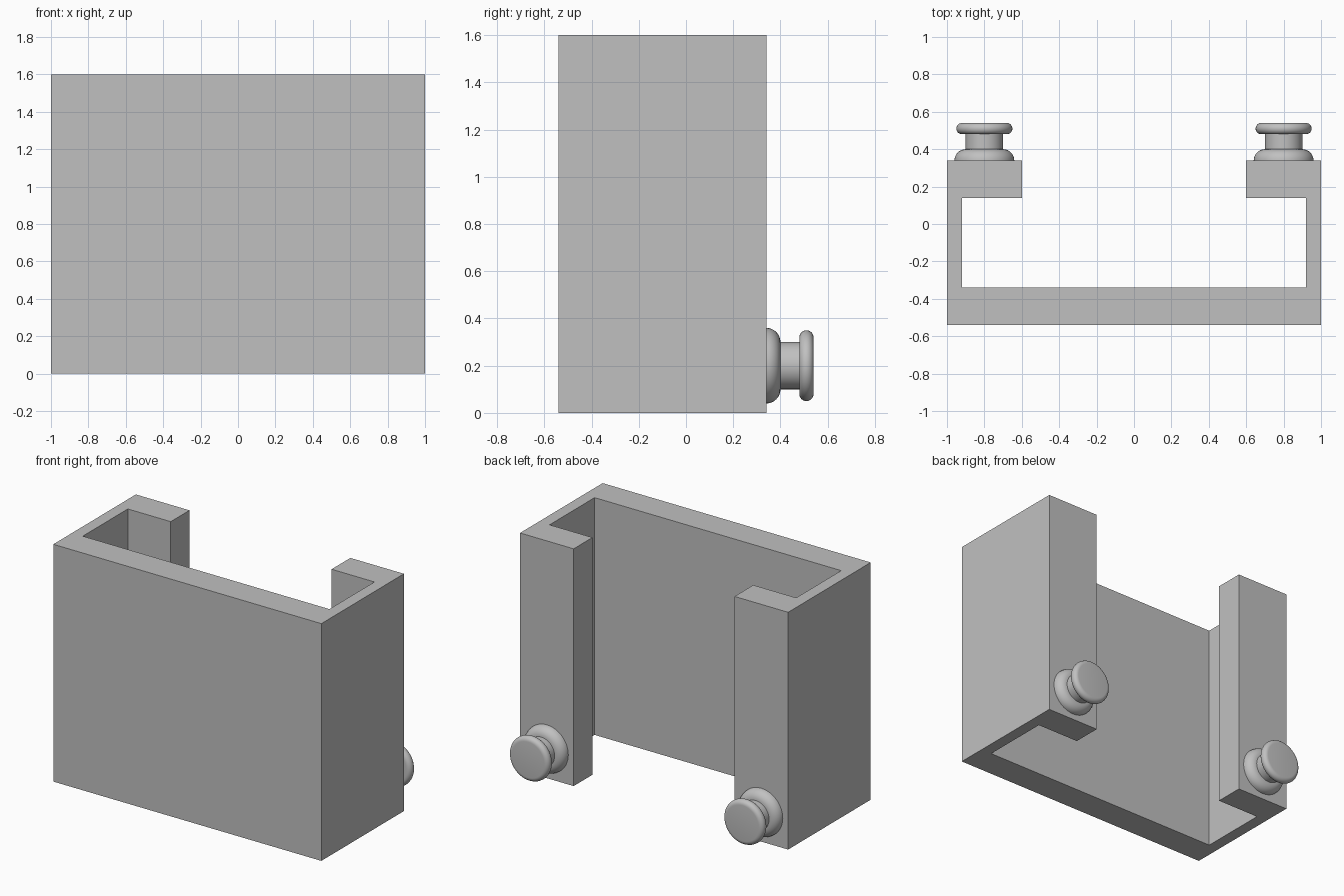
import bpy, bmesh
from math import sin, cos, pi
from mathutils import Vector, Matrix

cube = bpy.data.objects.get("Cube")
if cube:
    bpy.data.objects.remove(cube, do_unlink=True)

grey = bpy.data.materials.new("light grey")
grey.use_nodes = True
color = (0.53, 0.53, 0.53, 1)
grey.diffuse_color = color
grey.node_tree.nodes["Principled BSDF"].inputs["Base Color"].default_value = color

HEIGHT = 1.6
BACK = 0.34
FRONT = -0.54


def add_object(name, bm):
    bmesh.ops.recalc_face_normals(bm, faces=bm.faces)
    mesh = bpy.data.meshes.new(name)
    bm.to_mesh(mesh)
    bm.free()
    mesh.materials.append(grey)
    obj = bpy.data.objects.new(name, mesh)
    bpy.context.collection.objects.link(obj)
    return obj


# Channel bracket: half outline mirrored across x, extruded upward
half = [(1, FRONT), (1, BACK), (0.6, BACK), (0.6, 0.14), (0.92, 0.14), (0.92, -0.34)]
outline = half + [(-x, y) for x, y in reversed(half)]
bm = bmesh.new()
base = bm.faces.new([bm.verts.new((x, y, 0)) for x, y in outline])
grown = bmesh.ops.extrude_face_region(bm, geom=[base], use_keep_orig=True)
bmesh.ops.translate(bm, vec=(0, 0, HEIGHT),
                    verts=[g for g in grown["geom"] if isinstance(g, bmesh.types.BMVert)])
add_object("channel_bracket", bm)


# Knob profile (radius, distance from the back face)
def arc(radius, out, size, start, end, steps):
    angles = [start + (end - start) * i / steps for i in range(steps + 1)]
    return [(radius + size * cos(a), out + size * sin(a)) for a in angles]


profile = [(0, 0)]
profile += arc(0.10, 0, 0.06, 0, pi / 2, 8)               # rounded flange
profile += [(0.10, 0.14)]                                 # neck
profile += arc(0.12, 0.17, 0.03, -pi / 2, pi / 2, 12)     # rounded cap rim
profile += [(0, 0.20)]


def add_knob(name, x):
    bm = bmesh.new()
    verts = [bm.verts.new((r, out, 0)) for r, out in profile]
    edges = [bm.edges.new(pair) for pair in zip(verts, verts[1:])]
    bmesh.ops.spin(bm, geom=verts + edges, cent=(0, 0, 0), axis=(0, 1, 0),
                   angle=2 * pi, steps=48, use_merge=True)
    bmesh.ops.remove_doubles(bm, verts=bm.verts, dist=0.0001)
    bmesh.ops.transform(bm, matrix=Matrix.Translation(Vector((x, BACK, 0.2))), verts=bm.verts)
    knob = add_object(name, bm)
    bpy.ops.object.select_all(action="DESELECT")
    knob.select_set(True)
    bpy.context.view_layer.objects.active = knob
    bpy.ops.object.shade_smooth_by_angle(angle=pi / 6)


add_knob("left_knob", 0.8)
add_knob("right_knob", -0.8)
